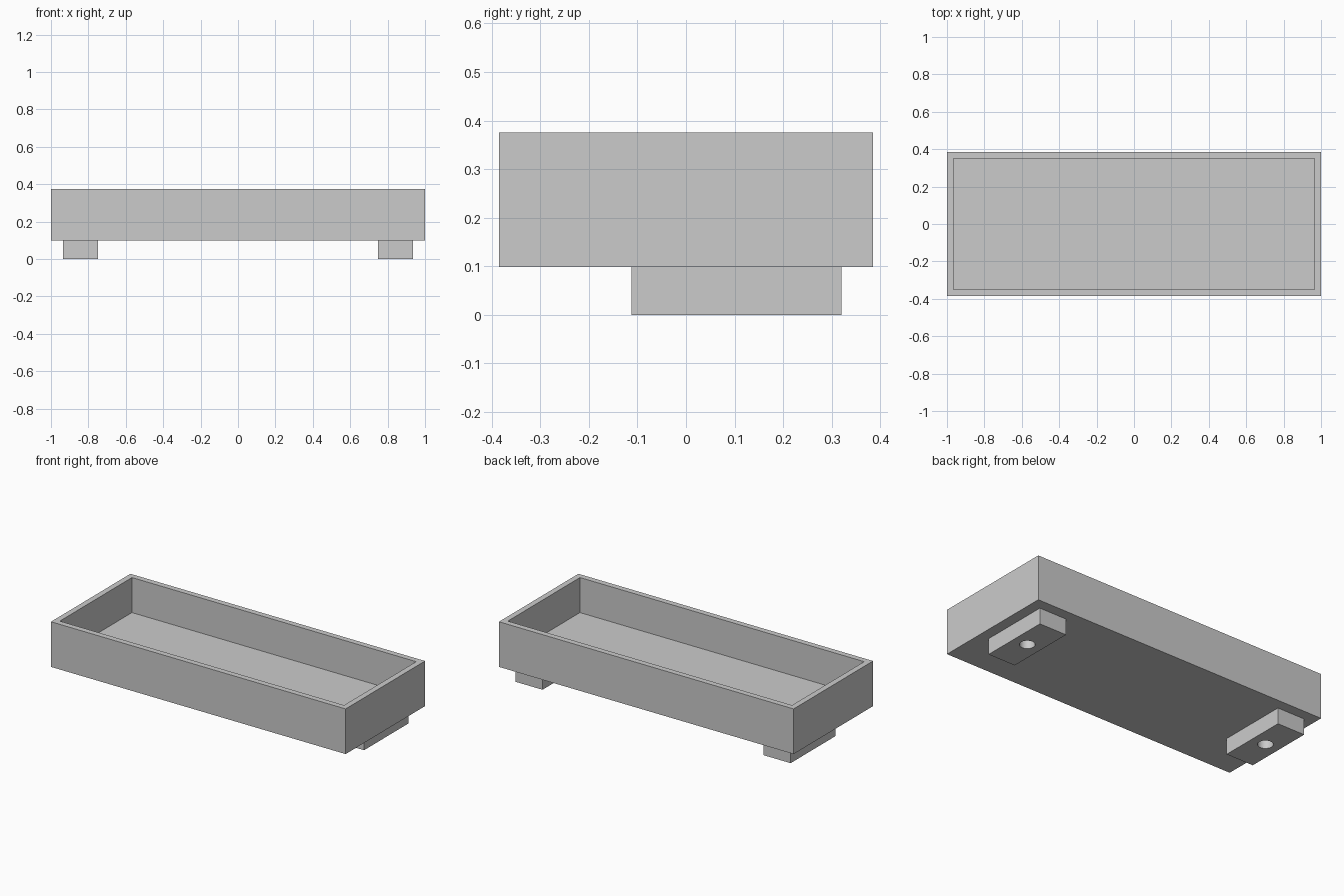
import bpy
import bmesh
from mathutils import Matrix

cube = bpy.data.objects.get("Cube")
if cube:
    bpy.data.objects.remove(cube, do_unlink=True)

LENGTH, WIDTH = 2.0, 0.77
BASE_Z, TOP_Z, FLOOR_Z = 0.098, 0.375, 0.16
WALL = 0.05
HOLE_RADIUS = 0.043

grey = bpy.data.materials.new("light_grey")
grey.use_nodes = True
grey.diffuse_color = (0.6, 0.6, 0.6, 1)
grey.node_tree.nodes["Principled BSDF"].inputs["Base Color"].default_value = (0.6, 0.6, 0.6, 1)


def add_object(name, bm):
    bmesh.ops.recalc_face_normals(bm, faces=bm.faces[:])
    mesh = bpy.data.meshes.new(name)
    bm.to_mesh(mesh)
    bm.free()
    mesh.materials.append(grey)
    obj = bpy.data.objects.new(name, mesh)
    bpy.context.collection.objects.link(obj)
    return obj


def box(size, center):
    bm = bmesh.new()
    matrix = Matrix.Translation(center) @ Matrix.Diagonal((*size, 1))
    bmesh.ops.create_cube(bm, size=1, matrix=matrix)
    return bm


# Tray: a box with its top face inset and pushed down to the floor
bm = box((LENGTH, WIDTH, TOP_Z - BASE_Z), (0, 0, (TOP_Z + BASE_Z) / 2))
top = max(bm.faces, key=lambda f: f.calc_center_median().z)
bmesh.ops.inset_region(bm, faces=[top], thickness=WALL)
pocket = bmesh.ops.extrude_face_region(bm, geom=[top])["geom"]
bmesh.ops.translate(bm, vec=(0, 0, FLOOR_Z - TOP_Z),
                    verts=[v for v in pocket if isinstance(v, bmesh.types.BMVert)])
if top.is_valid:
    bmesh.ops.delete(bm, geom=[top], context='FACES_ONLY')
add_object("tray", bm)

# Feet: blocks set toward the back, each bored through from below
for side, sign in (("left", 1), ("right", -1)):
    center = (sign * 0.842, 0.104, BASE_Z / 2)
    foot = add_object(side + "_foot", box((0.185, 0.433, BASE_Z), center))

    bm = bmesh.new()
    bmesh.ops.create_cone(bm, cap_ends=True, segments=40, radius1=HOLE_RADIUS,
                          radius2=HOLE_RADIUS, depth=0.3,
                          matrix=Matrix.Translation(center))
    cutter = add_object("hole_cutter", bm)
    cutter.hide_render = True

    bore = foot.modifiers.new("bore", 'BOOLEAN')
    bore.operation = 'DIFFERENCE'
    bore.solver = 'EXACT'
    bore.object = cutter
    bpy.ops.object.select_all(action='DESELECT')
    foot.select_set(True)
    bpy.context.view_layer.objects.active = foot
    bpy.ops.object.modifier_apply(modifier=bore.name)
    bpy.data.objects.remove(cutter, do_unlink=True)
    bpy.ops.object.shade_smooth_by_angle()
